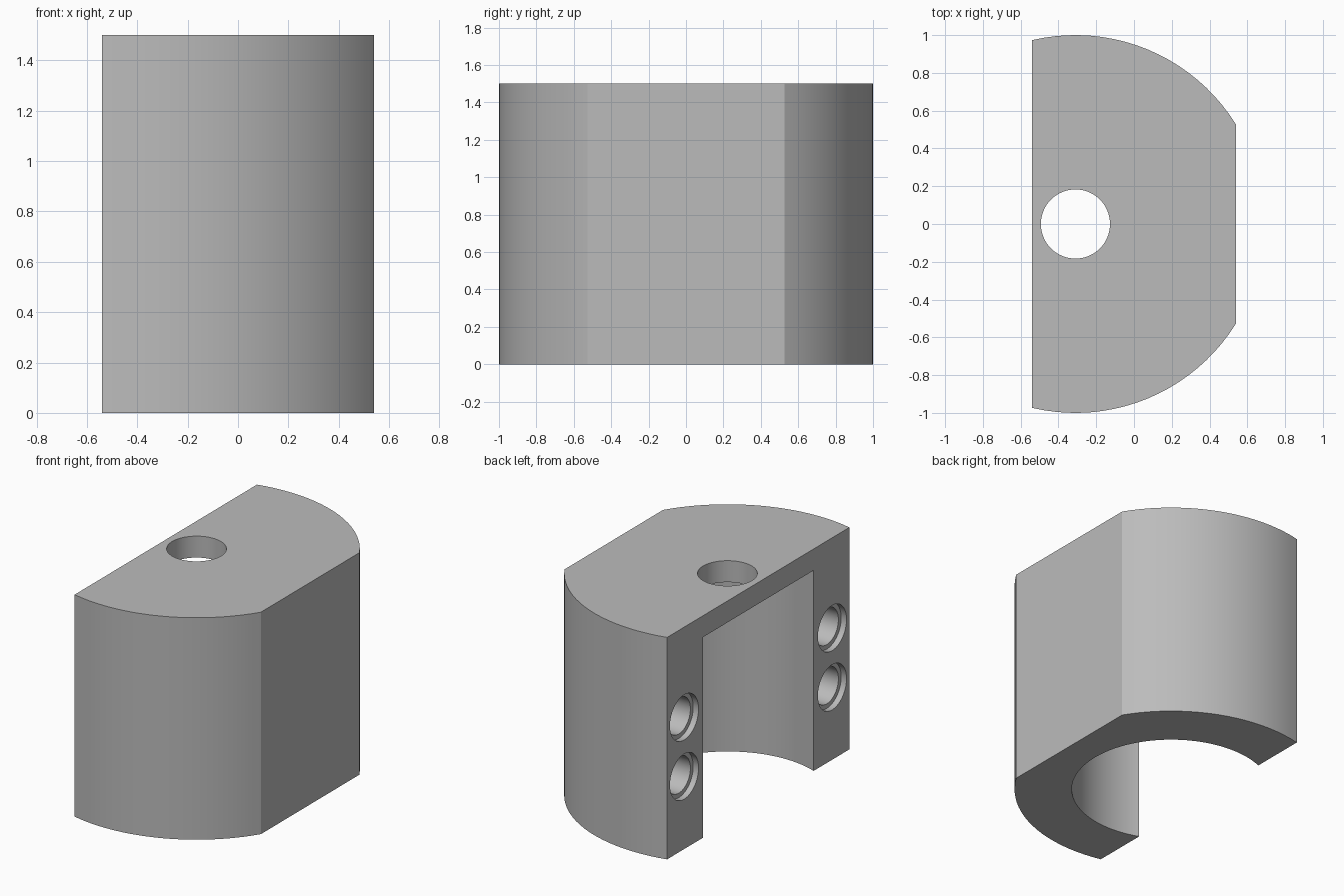
import bpy, bmesh, math
from mathutils import Matrix

if "Cube" in bpy.data.objects:
    bpy.data.objects.remove(bpy.data.objects["Cube"], do_unlink=True)

AXIS_X = -0.31      # centre of the round body and its bore
HALF_X = 0.54       # both flats sit at +/- this
HEIGHT = 1.5
CEILING = 1.355

grey = bpy.data.materials.new("plain grey")
grey.use_nodes = True
grey.diffuse_color = (0.5, 0.5, 0.5, 1)
grey.node_tree.nodes["Principled BSDF"].inputs["Base Color"].default_value = (0.5, 0.5, 0.5, 1)


def finish(name, bm):
    mesh = bpy.data.meshes.new(name)
    bm.to_mesh(mesh)
    bm.free()
    mesh.materials.append(grey)
    obj = bpy.data.objects.new(name, mesh)
    bpy.context.collection.objects.link(obj)
    return obj


def cylinder(name, radius, start, length, sides, along_x=False):
    """Closed cylinder running from start along +z or +x."""
    bm = bmesh.new()
    turn = Matrix.Rotation(math.pi / 2, 4, 'Y') if along_x else Matrix()
    place = Matrix.Translation(start) @ turn @ Matrix.Translation((0, 0, length / 2))
    bmesh.ops.create_cone(bm, cap_ends=True, segments=sides, radius1=radius,
                          radius2=radius, depth=length, matrix=place)
    return finish(name, bm)


def cut(target, cutter):
    mod = target.modifiers.new("cut", 'BOOLEAN')
    mod.operation = 'DIFFERENCE'
    mod.solver = 'EXACT'
    mod.object = cutter
    bpy.context.view_layer.objects.active = target
    bpy.ops.object.modifier_apply(modifier=mod.name)
    bpy.data.objects.remove(cutter, do_unlink=True)


# Round body trimmed by two flats: two arcs extruded upward
first = math.acos(HALF_X - AXIS_X)
last = math.acos(-HALF_X - AXIS_X)
STEPS = 20
arc = [first + (last - first) * i / STEPS for i in range(STEPS + 1)]
outline = [(AXIS_X + math.cos(a), math.sin(a)) for a in arc]
outline += [(x, -y) for x, y in reversed(outline)]
bm = bmesh.new()
base = bm.faces.new([bm.verts.new((x, y, 0)) for x, y in outline])
top = bmesh.ops.extrude_face_region(bm, geom=[base])
bmesh.ops.translate(bm, vec=(0, 0, HEIGHT),
                    verts=[v for v in top["geom"] if isinstance(v, bmesh.types.BMVert)])
bmesh.ops.recalc_face_normals(bm, faces=bm.faces)
body = finish("half_housing", bm)

# Large bore, open below and to the side
cut(body, cylinder("bore_cutter", 0.635, (AXIS_X, 0, -0.2), CEILING + 0.2, 96))

# Shaft hole through the top
cut(body, cylinder("shaft_cutter", 0.183, (AXIS_X, 0, 1.2), 0.5, 64))

# Stepped fastener holes in the joint face
for side in (-1, 1):
    for z in (0.49, 0.89):
        cut(body, cylinder("recess_cutter", 0.153, (-HALF_X - 0.1, side * 0.79, z), 0.14, 48, True))
        cut(body, cylinder("screw_cutter", 0.123, (-HALF_X - 0.1, side * 0.79, z), 0.5, 48, True))

# Crisp edges, softly rounded walls
bpy.ops.object.select_all(action='DESELECT')
body.select_set(True)
bpy.context.view_layer.objects.active = body
bpy.ops.object.shade_smooth_by_angle(angle=math.radians(25))
